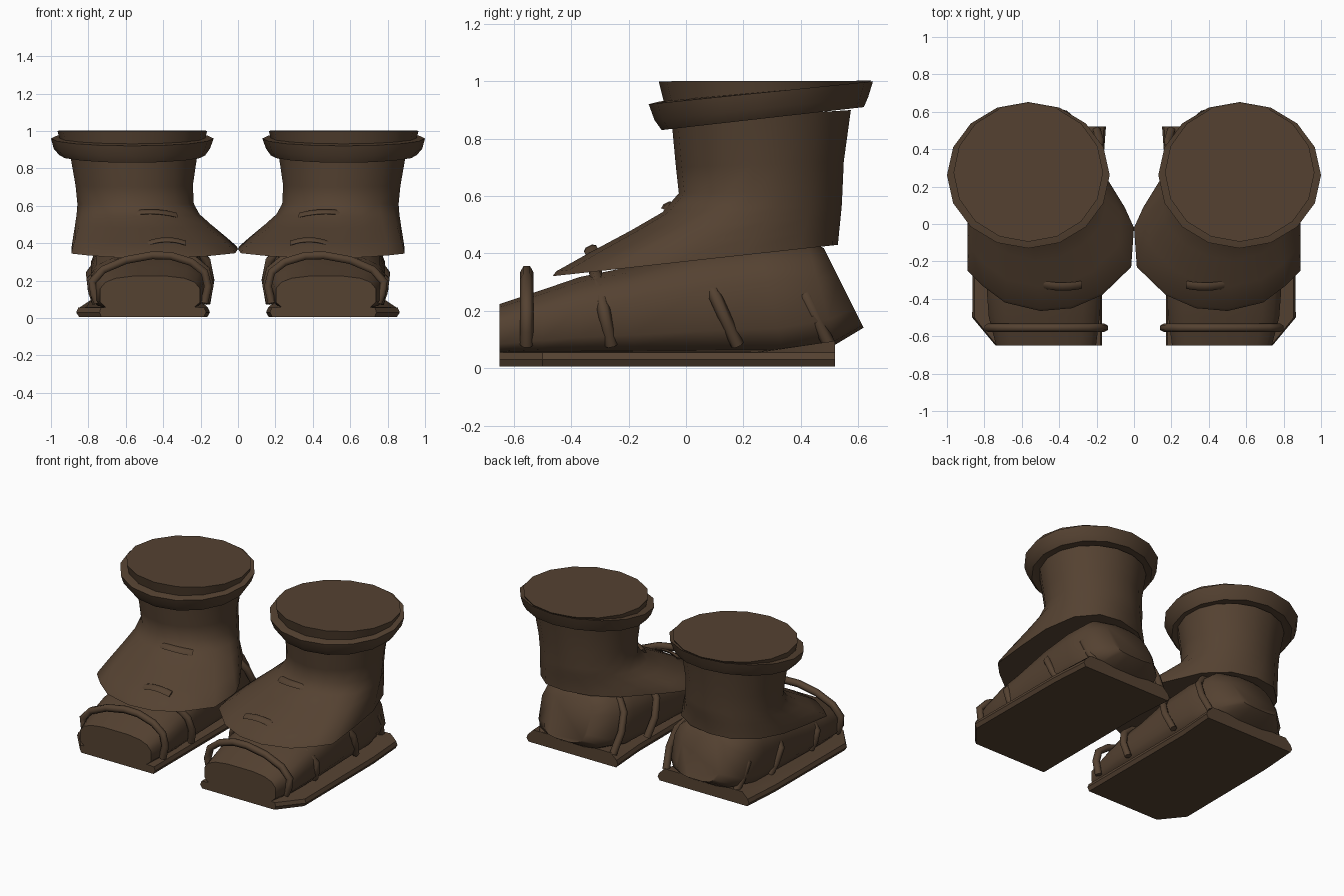
import bpy, bmesh, math
from mathutils import Vector

cube = bpy.data.objects.get("Cube")
if cube:
    bpy.data.objects.remove(cube)

leather = bpy.data.materials.new("dark_brown_leather")
leather.use_nodes = True
COLOR = (0.09, 0.054, 0.031, 1)
leather.diffuse_color = COLOR
leather.node_tree.nodes["Principled BSDF"].inputs["Base Color"].default_value = COLOR


def loft(name, rings, angle=40):
    """Skin closed rings of points, cap both ends, make a mirrored pair."""
    for label, side in (("left", 1), ("right", -1)):
        bm = bmesh.new()
        rows = [[bm.verts.new((side * p[0], p[1], p[2])) for p in r] for r in rings]
        n = len(rows[0])
        for a, b in zip(rows, rows[1:]):
            for i in range(n):
                j = (i + 1) % n
                bm.faces.new((a[i], a[j], b[j], b[i]))
        bm.faces.new(rows[0])
        bm.faces.new(rows[-1])
        bmesh.ops.recalc_face_normals(bm, faces=bm.faces)
        mesh = bpy.data.meshes.new(f"{label}_{name}")
        bm.to_mesh(mesh)
        bm.free()
        mesh.materials.append(leather)
        obj = bpy.data.objects.new(f"{label}_{name}", mesh)
        bpy.context.collection.objects.link(obj)
        bpy.ops.object.select_all(action="DESELECT")
        obj.select_set(True)
        bpy.context.view_layer.objects.active = obj
        bpy.ops.object.shade_smooth_by_angle(angle=math.radians(angle))


def oval(x0, x1, y0, y1, z_front, z_back, n=16):
    """Horizontal oval that tilts from its front height to its back height."""
    pts = []
    for i in range(n):
        a = 2 * math.pi * i / n - math.pi / 2
        c, s = math.cos(a), math.sin(a)
        pts.append(Vector(((x0 + x1) / 2 + c * (x1 - x0) / 2,
                           (y0 + y1) / 2 + s * (y1 - y0) / 2,
                           z_front + (z_back - z_front) * (s + 1) / 2)))
    return pts


def tube(name, path, w, h, axis):
    """Six-sided strap: w along the axis, h across the path."""
    path = [Vector(p) for p in path]
    axis = Vector(axis)
    rings = []
    for i, p in enumerate(path):
        t = path[min(i + 1, len(path) - 1)] - path[max(i - 1, 0)]
        out = t.cross(axis).normalized()
        wide = out.cross(t).normalized()
        rings.append([p + wide * w * math.cos(k * math.pi / 3) + out * h * math.sin(k * math.pi / 3)
                      for k in range(6)])
    loft(name, rings, 65)


# Flat sole with a clipped outer toe corner and a low heel rim
outline = [(.17, -.65), (.74, -.65), (.865, -.5), (.86, .25), (.84, .52), (.15, .52), (.17, .25)]
bottom = [(.5 + (x - .5) * .96, y, .006) for x, y in outline]
middle = [(x, y, .03) for x, y in outline]
edge = [(.5 + (x - .5) * .97, y, .055) for x, y in outline]
rim = [(.5 + (x - .5) * .85, y, .095 if y > .4 else .058) for x, y in outline]
loft("sole", [bottom, middle, edge, rim], 25)

# Foot: rounded sections along its length
# (inner x, outer x, y at base, y at top, base z, top z)
sections = [(.2, .74, -.65, -.65, .04, .225), (.18, .78, -.5, -.5, .04, .275),
            (.17, .79, -.37, -.37, .04, .32), (.18, .79, -.18, -.2, .04, .355),
            (.18, .79, .1, .03, .04, .42), (.19, .79, .34, .25, .04, .45),
            (.23, .77, .52, .42, .08, .45), (.34, .66, .62, .48, .14, .42)]
foot = []
for x0, x1, yb, yt, zb, zt in sections:
    ring = []
    for i in range(16):
        a = 2 * math.pi * (i + .5) / 16
        c, s = math.cos(a), math.sin(a)
        power = .8 if s > 0 else .4
        u = math.copysign(abs(c) ** .65, c)
        v = (math.copysign(abs(s) ** power, s) + 1) / 2
        ring.append(((x0 + x1) / 2 + u * (x1 - x0) / 2, yb + (yt - yb) * v, zb + (zt - zb) * v))
    foot.append(ring)
loft("foot", foot, 50)

# Straps arching over the foot: (name, base y, top y, top z, width factor)
arch = [(.18, 0), (.16, .35), (.18, .65), (.25, .86), (.36, .99), (.46, 1),
        (.6, .9), (.72, .7), (.78, .45), (.77, .2), (.75, 0)]
for name, yb, yt, zt, stretch in (("toe_strap", -.555, -.555, .335, 1), ("instep_strap", -.26, -.32, .355, 1.03),
                                  ("ankle_strap", .18, .02, .43, 1.04), ("heel_strap", .5, .32, .45, .93)):
    path = [(.47 + (x - .47) * stretch, yb + (yt - yb) * f, .08 + (zt - .08) * f) for x, f in arch]
    tube(name, path, .023, .024, (0, 1, 0))

# Upper: flared skirt blending into the ankle shaft
hem = [(.5, -.465), (.69, -.42), (.81, -.33), (.89, -.25), (.89, -.02), (.88, .2), (.82, .4), (.7, .51),
       (.55, .53), (.38, .49), (.23, .38), (.13, .22), (.05, .09), (.0, -.02), (.015, -.23), (.17, -.38),
       (.33, -.45)]
count = len(hem)
hem = [Vector((x, y, .32 + .11 * (y + .47))) for x, y in hem]
shaft = oval(.235, .86, -.025, .55, .61, .61, count)


def blend(f, lift):
    return [Vector((h.x + (s.x - h.x) * f, h.y + (s.y - h.y) * f, h.z + (s.z - h.z) * lift))
            for h, s in zip(hem, shaft)]


loft("upper", [blend(0, 0), blend(.03, .06), blend(.3, .29), blend(.62, .55), blend(.87, .77), shaft,
               oval(.24, .87, -.035, .555, .7, .72, count),
               oval(.215, .9, -.05, .58, .86, .9, count)], 60)

# Rolled collar with a closed top
loft("collar", [oval(.2, .92, -.05, .59, .85, .91), oval(.175, .955, -.085, .62, .83, .91),
                oval(.15, .985, -.11, .635, .865, .945), oval(.13, 1.0, -.13, .652, .92, 1.0),
                oval(.165, .965, -.09, .64, .93, .995)], 35)
loft("top_cap", [oval(.18, .95, -.07, .62, .9, .97), oval(.165, .965, -.095, .645, 1.0, 1.002)], 35)

# Small leather creases across the front
for name, cx, half, y, z, bow in (("ankle_crease", .47, .14, -.065, .55, .05), ("toe_crease", .38, .1, -.335, .4, .01)):
    path = [(cx + half * k / 3, y + bow * (k / 3) ** 2, z + .018 * (1 - (k / 3) ** 2)) for k in range(-3, 4)]
    tube(name, path, .024, .01, (0, 1, .5))
